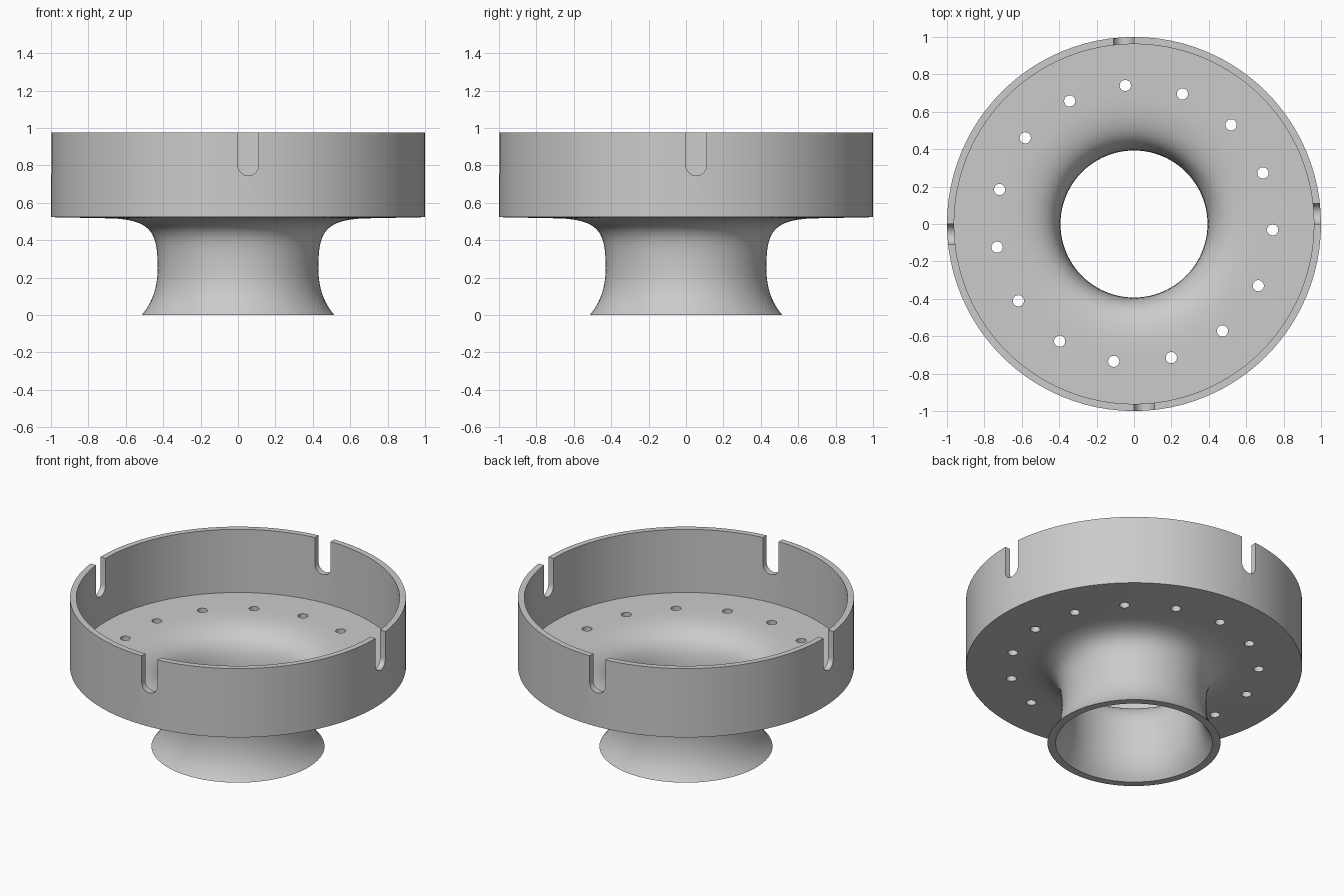
import bpy, bmesh, math
from mathutils import Vector, Matrix
from mathutils.geometry import interpolate_bezier

if "Cube" in bpy.data.objects:
    bpy.data.objects.remove(bpy.data.objects["Cube"])

SEGMENTS = 96
grey = bpy.data.materials.new("light grey")
grey.use_nodes = True
COLOUR = (0.6, 0.6, 0.6, 1)
grey.diffuse_color = COLOUR
grey.node_tree.nodes["Principled BSDF"].inputs["Base Color"].default_value = COLOUR


def make_object(name, bm):
    mesh = bpy.data.meshes.new(name)
    bmesh.ops.recalc_face_normals(bm, faces=bm.faces)
    bm.to_mesh(mesh)
    bm.free()
    mesh.materials.append(grey)
    obj = bpy.data.objects.new(name, mesh)
    bpy.context.collection.objects.link(obj)
    return obj


def curve(points, steps=14):
    return [(p.x, p.y) for p in interpolate_bezier(*[Vector(p) for p in points], steps)]


def lathe(name, profile):
    bm = bmesh.new()
    rings = []
    for i in range(SEGMENTS):
        a = 2 * math.pi * i / SEGMENTS
        rings.append([bm.verts.new((r * math.cos(a), r * math.sin(a), z)) for r, z in profile])
    n = len(profile)
    for i in range(SEGMENTS):
        here, there = rings[i], rings[(i + 1) % SEGMENTS]
        for j in range(n):
            k = (j + 1) % n
            bm.faces.new((here[j], there[j], there[k], here[k]))
    return make_object(name, bm)


def cut(target, cutter):
    cutter.hide_render = True
    mod = target.modifiers.new("cut", "BOOLEAN")
    mod.object = cutter
    mod.solver = "EXACT"
    bpy.context.view_layer.objects.active = target
    bpy.ops.object.modifier_apply(modifier=mod.name)
    bpy.data.objects.remove(cutter)


# Cup wall, floor and flared neck as one turned shell
outer_neck = curve([(0.515, 0), (0.455, 0.07), (0.43, 0.15), (0.43, 0.25)])
outer_top = curve([(0.43, 0.25), (0.43, 0.43), (0.45, 0.515), (0.7, 0.517)])
inner_top = curve([(0.7, 0.56), (0.42, 0.558), (0.393, 0.45), (0.393, 0.25)])
inner_neck = curve([(0.393, 0.25), (0.393, 0.14), (0.41, 0.07), (0.467, 0)])
wall = [(1, 0.523), (1, 0.975), (0.962, 0.975), (0.962, 0.56)]
cup = lathe("flared_cup", outer_neck + outer_top[1:] + wall + inner_top + inner_neck[1:])

# Ring of drain holes through the floor
bm = bmesh.new()
for i in range(15):
    a = math.radians(24 * i - 2.4)
    place = Matrix.Translation((0.742 * math.cos(a), 0.742 * math.sin(a), 0.54))
    bmesh.ops.create_cone(bm, cap_ends=True, segments=24, radius1=0.03, radius2=0.03,
                          depth=0.2, matrix=place)
cut(cup, make_object("drain_hole_cutter", bm))

# Four round-bottomed slots in the rim, each set to one side of its axis
bm = bmesh.new()
for q in range(4):
    turn = Matrix.Rotation(q * math.pi / 2, 4, "Z")
    outline = [(0, 1.1)]
    for i in range(17):
        a = math.pi + math.pi * i / 16
        outline.append((0.055 + 0.055 * math.cos(a), 0.8 + 0.055 * math.sin(a)))
    outline.append((0.11, 1.1))
    face = bm.faces.new([bm.verts.new(turn @ Vector((x, -1.1, z))) for x, z in outline])
    out = bmesh.ops.extrude_face_region(bm, geom=[face], use_keep_orig=True)
    moved = [v for v in out["geom"] if isinstance(v, bmesh.types.BMVert)]
    bmesh.ops.translate(bm, verts=moved, vec=turn @ Vector((0, 0.3, 0)))
cut(cup, make_object("rim_slot_cutter", bm))

# Smooth shading with crisp rims
bpy.ops.object.select_all(action="DESELECT")
cup.select_set(True)
bpy.context.view_layer.objects.active = cup
bpy.ops.object.shade_smooth_by_angle(angle=math.radians(30))
